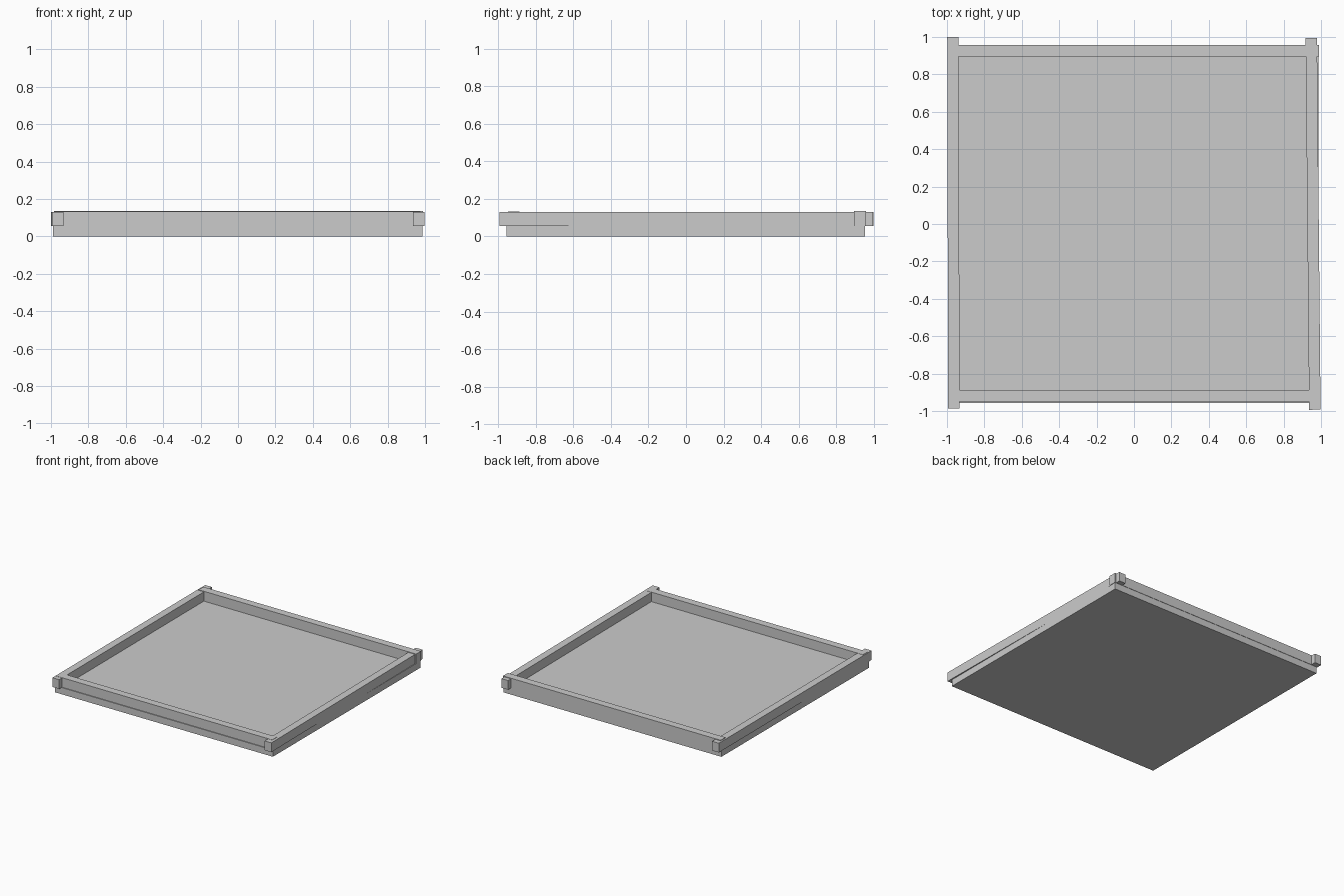
import bpy, bmesh
from mathutils import Vector

if "Cube" in bpy.data.objects:
    bpy.data.objects.remove(bpy.data.objects["Cube"])


def prism(name, outline, z0, z1):
    """Flat outline (counter-clockwise) extruded between two heights."""
    bm = bmesh.new()
    face = bm.faces.new([bm.verts.new((x, y, z0)) for x, y in outline])
    ext = bmesh.ops.extrude_face_region(bm, geom=[face])
    verts = [g for g in ext["geom"] if isinstance(g, bmesh.types.BMVert)]
    bmesh.ops.translate(bm, verts=verts, vec=Vector((0, 0, z1 - z0)))
    bmesh.ops.recalc_face_normals(bm, faces=bm.faces)
    mesh = bpy.data.meshes.new(name)
    bm.to_mesh(mesh)
    bm.free()
    obj = bpy.data.objects.new(name, mesh)
    bpy.context.collection.objects.link(obj)
    return obj


def beam(name, start, end, width, z0, z1):
    """Square timber along a centre line, allowing a slight skew."""
    a, b = Vector(start), Vector(end)
    d = (b - a).normalized()
    n = Vector((-d.y, d.x)) * width / 2
    return prism(name, [a - n, b - n, b + n, a + n], z0, z1)


# Floor slab
prism("floor_slab", [(-0.99, -0.956), (0.986, -0.956),
                     (0.986, 0.955), (-0.99, 0.955)], 0, 0.055)

# Side timbers, slightly out of square, ends poking past the slab
beam("left_timber", (-0.968, 1.0), (-0.963, -0.987), 0.061, 0.055, 0.131)
beam("right_timber", (0.967, -0.993), (0.948, 0.995), 0.061, 0.055, 0.131)

# Cross timbers on the front and back
beam("front_timber", (-0.985, -0.918), (0.975, -0.918), 0.062, 0.055, 0.133)
beam("back_timber", (-0.985, 0.927), (0.990, 0.927), 0.062, 0.055, 0.136)
